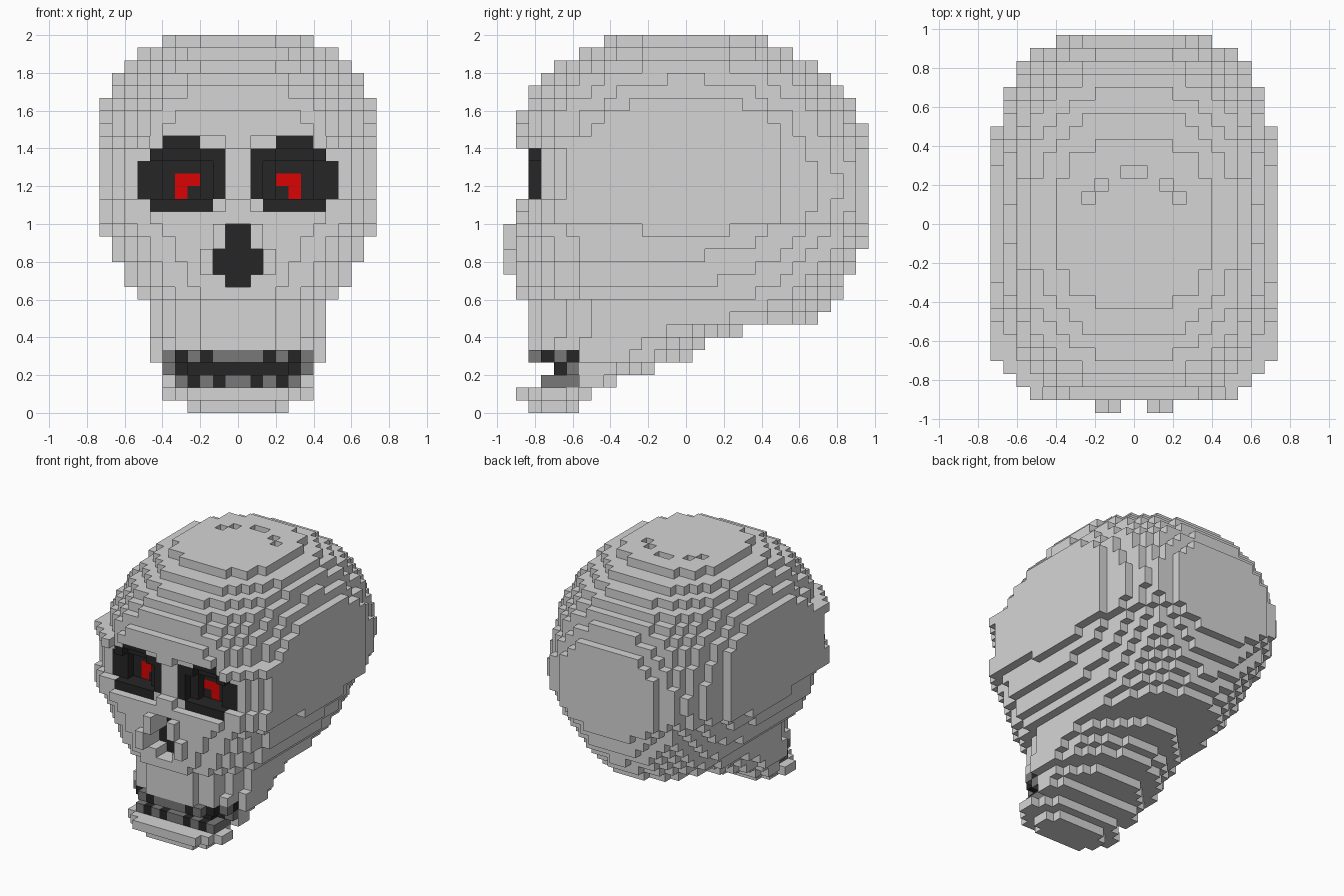
import bpy, bmesh
from mathutils import Vector

cube = bpy.data.objects.get("Cube")
if cube:
    bpy.data.objects.remove(cube, do_unlink=True)

NX, NY, NZ = 22, 29, 30
V = 2 / NZ


def material(name, rgb):
    m = bpy.data.materials.new(name)
    m.use_nodes = True
    m.diffuse_color = (*rgb, 1)
    m.node_tree.nodes["Principled BSDF"].inputs["Base Color"].default_value = (*rgb, 1)
    return m


BONE = material("bone grey", (0.665, 0.665, 0.665))
DARK = material("hollow black", (0.019, 0.019, 0.019))
TOOTH = material("tooth grey", (0.19, 0.19, 0.19))
RED = material("glowing red", (0.7, 0.001, 0.001))
PARTS = {"cranium": BONE, "face": BONE, "jaw": BONE, "eye_sockets": DARK,
         "nose_hollow": DARK, "mouth_gap": DARK, "teeth": TOOTH, "pupils": RED}

# Jaw and face layers from the chin up: first row, last row, half width, roundness
LAYERS = [(2, 5, 4, 2.4), (1, 6, 6, 2.2), (3, 8, 6, 3), (4, 11, 6, 3),
          (2, 14, 6.8, 2.4), (2, 15, 6.8, 2.4)]
LAYERS += [(2, 18, 6.8, 2.4)] * 3
LAYERS += [(1, 18, 8, 2.1)] + [(1, 18, 9, 2.2)] * 2 + [(1, 18, 10, 2.4)] * 2
LAYERS += [(1, 18, 10, 3)] + [(1, 18, 11, 3.5)] * 2
LAYERS += [(2, 18, 11, 3.5)] * 4 + [(1, 18, 11, 4)]

# Mirrored face openings: layer -> range of columns from the centre line
SOCKET = {16: range(2, 7), 17: range(1, 8), 18: range(1, 8), 19: range(1, 8),
          20: range(1, 7), 21: range(3, 6)}
SOCKET_RIM = {16: (1, 7), 21: (1, 2, 6)}
NOSE = {10: range(1), 11: range(2), 12: range(2), 13: range(1), 14: range(1)}
NOSE_BRIDGE = {11: (2,), 12: (2,), 13: (1,), 14: (1,)}
PUPIL = {17: range(4, 5), 18: range(3, 5)}
CROWN_PITS = {(0, 18), (2, 17), (3, 16), (5, 18)}


def within(mask, h, k):
    return h in mask.get(k, ())


def in_cranium(h, j, k):
    """Ellipsoid with flattened sides, narrower towards the base."""
    front = 3 if k < 21 else 1 if k < 24 else 2
    if k < 7 or j < front:
        return False
    x, y, z = h + 0.5, j - 14, k - 17.5
    if h == 10 and abs(y) > 7:
        return False
    narrow, flat = 1, 1.02
    if z < 0:
        flat = 1 - 0.032 * max(0, -z - 5.5)
    if z < -3:
        d = -z - 2.5
        narrow = 1.3 + 0.035 * d + 0.007 * d * d
    across = min(0.526 * x * x + 0.00526 * x ** 4, 109)
    return narrow * across + 0.69 * y * y + flat * z * z < 165.5


def in_face(h, j, k):
    """Rounded slab for each layer of the face and jaw, tapering to the throat."""
    if k >= len(LAYERS):
        return False
    first, last, half, power = LAYERS[k]
    middle = (first + last) / 2
    if 2 < k < 9 and j > middle:
        power = 1.7
    x = (h + 0.5) / half
    y = abs(j - middle) / ((last - first + 1) / 2)
    return x ** power + y ** power < 1.03


def socket_floor(h, k):
    """Sockets step down from a shallow rim to the pupil."""
    if h in range(3, 6) and k in range(17, 20):
        return 4
    around = [(h + 1, k), (h - 1, k), (h, k + 1), (h, k - 1)]
    return 3 if all(within(SOCKET, *c) for c in around) else 2


def mouth_part(h, j, k):
    """Teeth alternate with gaps; the row between them is open."""
    if k == 4:
        gap = h in (2, 4) or j == 5
    elif k == 3:
        gap = h < 5
    else:
        gap = h in (1, 3)
    return "mouth_gap" if gap else "teeth"


def part_at(h, j, k):
    """Name of the part that fills a block, or None for empty space."""
    if j == 0:
        return "face" if within(NOSE_BRIDGE, h, k) else None
    if k == NZ - 1 and (h, j) in CROWN_PITS:
        return None
    face, cranium = in_face(h, j, k), in_cranium(h, j, k)
    if not (face or cranium):
        return None
    if j < 2 and within(SOCKET_RIM, h, k):
        return None
    if j < 8 and within(SOCKET, h, k):
        if j < socket_floor(h, k):
            return None
        return "pupils" if within(PUPIL, h, k) else "eye_sockets"
    if j < 6 and within(NOSE, h, k):
        return None if j < 3 else "nose_hollow"
    if j < 6 and k in (2, 3, 4):
        if k == 2 and h > 4:
            return None
        return mouth_part(h, j, k)
    if k < 4:
        return "jaw"
    return "cranium" if cranium else "face"


# Fill the block grid, mirrored about the centre line
blocks = {}
for i in range(NX):
    h = i - 11 if i >= 11 else 10 - i
    for j in range(NY):
        for k in range(NZ):
            part = part_at(h, j, k)
            if part:
                blocks[i, j, k] = part

# Build each part from its exposed block faces
for name, mat in PARTS.items():
    bm = bmesh.new()
    corners = {}

    def corner(p):
        key = tuple(round(c) for c in p)
        if key not in corners:
            pos = Vector((key[0] - NX / 2, key[1] - NY / 2, key[2])) * V
            corners[key] = bm.verts.new(pos)
        return corners[key]

    for cell, part in blocks.items():
        if part != name:
            continue
        centre = Vector(cell) + Vector((0.5, 0.5, 0.5))
        for axis in range(3):
            for side in (-1, 1):
                n = Vector((0, 0, 0))
                n[axis] = side
                if tuple(round(c) for c in Vector(cell) + n) in blocks:
                    continue
                u = Vector((0, 0, 0))
                u[(axis + 1) % 3] = 1
                w = n.cross(u)
                quad = [centre + (n + a * u + b * w) / 2
                        for a, b in ((-1, -1), (1, -1), (1, 1), (-1, 1))]
                bm.faces.new([corner(p) for p in quad])
    mesh = bpy.data.meshes.new(name)
    bm.to_mesh(mesh)
    bm.free()
    mesh.materials.append(mat)
    bpy.context.collection.objects.link(bpy.data.objects.new(name, mesh))
